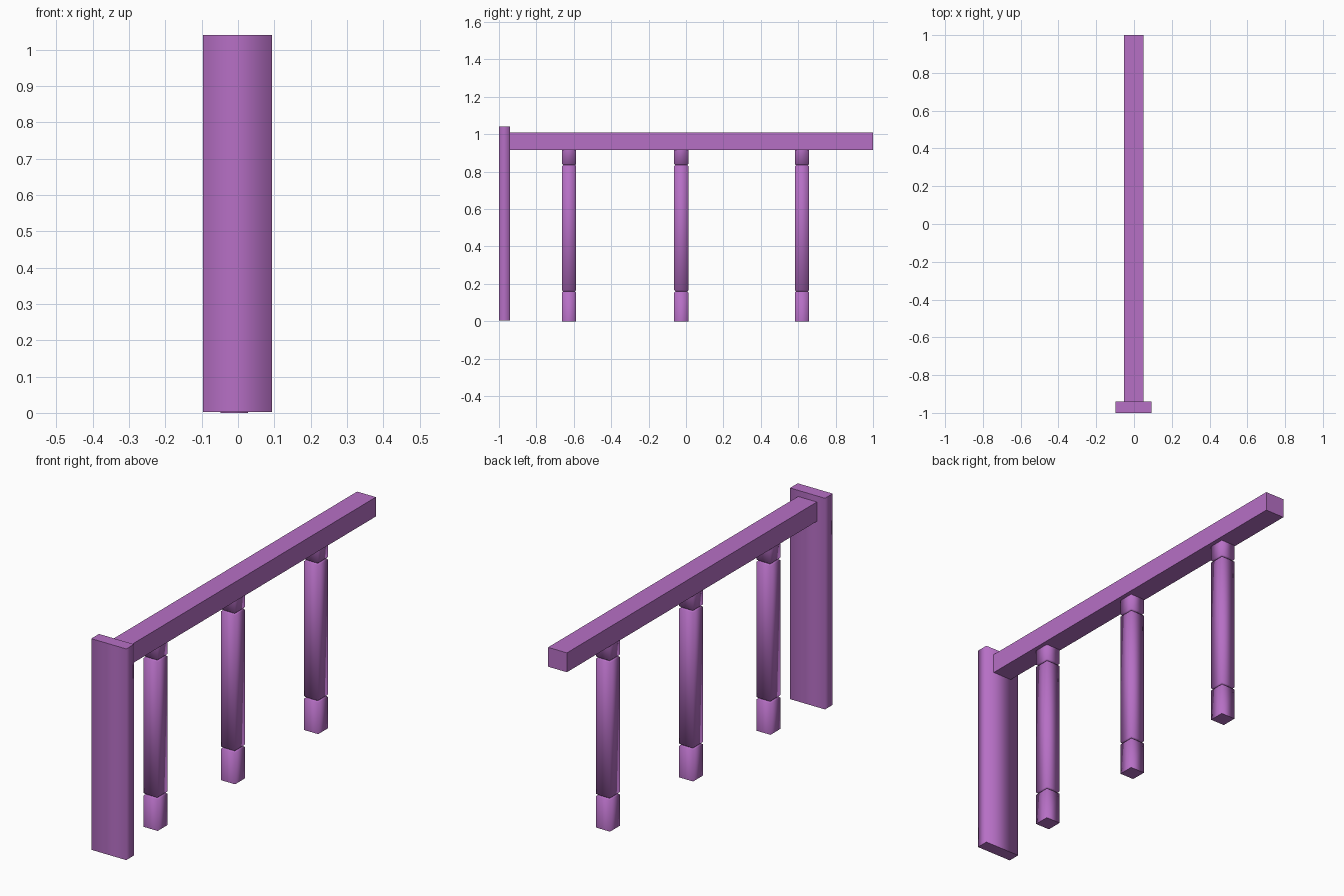
import bpy
import bmesh

cube = bpy.data.objects.get("Cube")
if cube:
    bpy.data.objects.remove(cube, do_unlink=True)

# Single painted finish
paint = bpy.data.materials.new("purple_paint")
paint.use_nodes = True
colour = (0.47, 0.16, 0.56, 1.0)
paint.diffuse_color = colour
paint.node_tree.nodes["Principled BSDF"].inputs["Base Color"].default_value = colour


def square_column(name, centre, half_x, half_y, profile, smooth=True, crease_rings=()):
    """Stack rectangular rings; profile holds (height, inset) pairs."""
    bm = bmesh.new()
    rings = []
    for z, inset in profile:
        x, y = half_x - inset, half_y - inset
        corners = ((-x, -y), (x, -y), (x, y), (-x, y))
        rings.append([bm.verts.new((cx, cy, z)) for cx, cy in corners])
    for low, high in zip(rings, rings[1:]):
        for i in range(4):
            j = (i + 1) % 4
            bm.faces.new((low[i], low[j], high[j], high[i]))
    bm.faces.new(rings[0][::-1])
    bm.faces.new(rings[-1])
    for face in bm.faces:
        face.smooth = smooth
    # Caps and groove bottoms stay crisp, the long corners shade softly
    for k in (0, len(rings) - 1, *crease_rings):
        for i in range(4):
            bm.edges.get((rings[k][i], rings[k][(i + 1) % 4])).smooth = False
    mesh = bpy.data.meshes.new(name)
    bm.to_mesh(mesh)
    bm.free()
    mesh.materials.append(paint)
    obj = bpy.data.objects.new(name, mesh)
    obj.location = (*centre, 0)
    bpy.context.collection.objects.link(obj)
    return obj


# Flat end post
square_column("end_post", (-0.002, -0.97), 0.095, 0.03, [(0.003, 0), (1.04, 0)])

# Handrail
square_column("handrail", (-0.002, 0.03), 0.051, 0.97,
              [(0.915, 0), (1.01, 0)], smooth=False)

# Balusters: foot block, long shaft and head block parted by V grooves
g = 0.006
baluster_profile = [(0, 0), (0.16 - g, 0), (0.16, g), (0.16 + g, 0),
                    (0.835 - g, 0), (0.835, g), (0.835 + g, 0), (0.915, 0)]
for label, y in (("front", -0.625), ("middle", -0.025), ("back", 0.62)):
    square_column(label + "_baluster", (-0.01, y), 0.038, 0.038,
                  baluster_profile, crease_rings=(2, 5))
